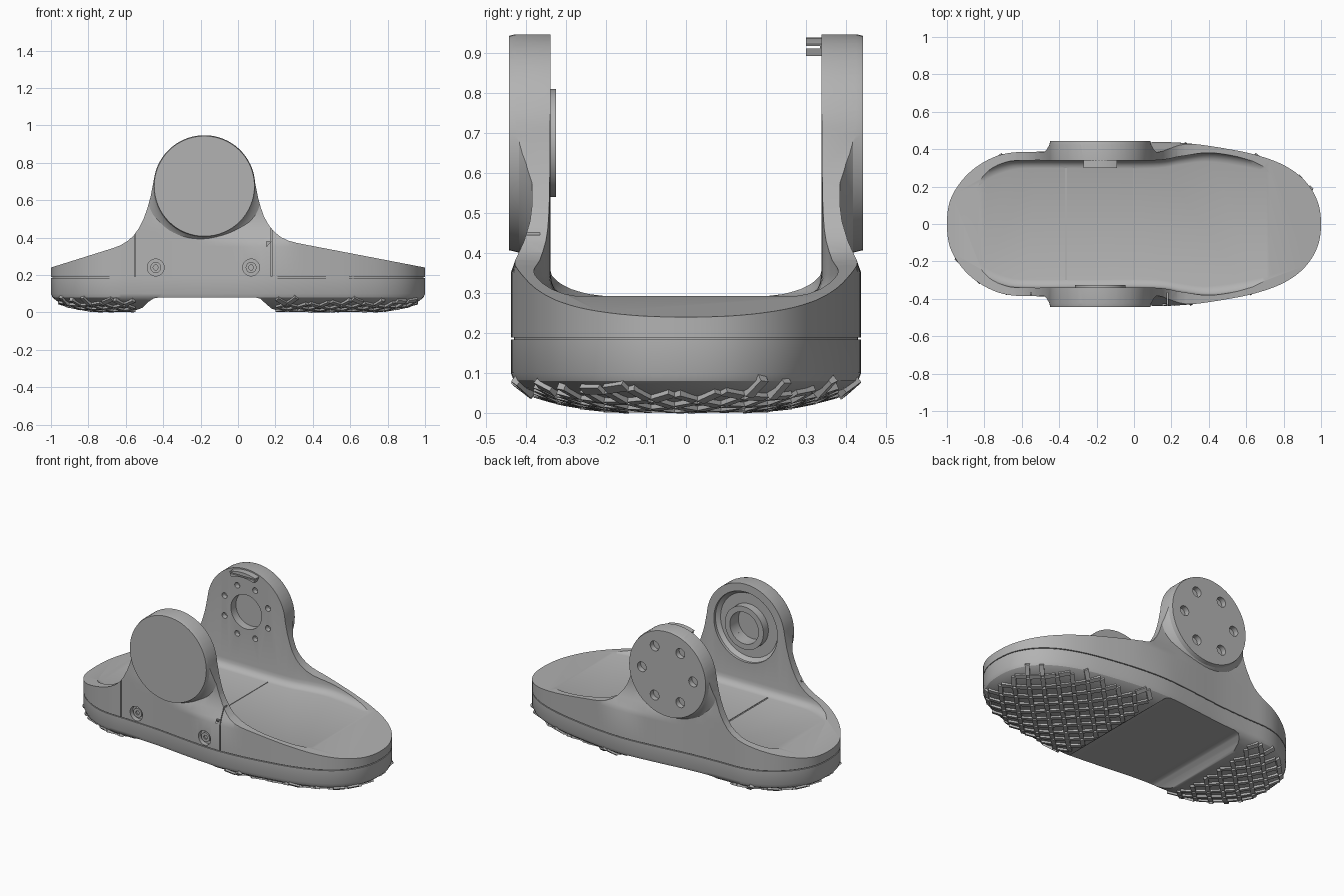
import bpy, bmesh
from math import sin, cos, pi, radians
from mathutils import Vector, Matrix
from mathutils.bvhtree import BVHTree

cube = bpy.data.objects.get("Cube")
if cube:
    bpy.data.objects.remove(cube, do_unlink=True)

grey = bpy.data.materials.new("plain grey")
grey.use_nodes = True
grey.diffuse_color = (0.45, 0.45, 0.45, 1)
grey.node_tree.nodes["Principled BSDF"].inputs["Base Color"].default_value = (0.45, 0.45, 0.45, 1)

AX, AZ = -0.18, 0.675  # ankle axis


def make(name, bm):
    bmesh.ops.recalc_face_normals(bm, faces=bm.faces)
    mesh = bpy.data.meshes.new(name)
    bm.to_mesh(mesh)
    bm.free()
    mesh.materials.append(grey)
    ob = bpy.data.objects.new(name, mesh)
    bpy.context.collection.objects.link(ob)
    return ob


def loft(name, rings):
    """Skin matching closed rings and cap both ends."""
    bm = bmesh.new()
    loops = [[bm.verts.new(p) for p in ring] for ring in rings]
    n = len(loops[0])
    for a, b in zip(loops, loops[1:]):
        for i in range(n):
            j = (i + 1) % n
            bm.faces.new((a[i], a[j], b[j], b[i]))
    bm.faces.new(loops[0])
    bm.faces.new(loops[-1])
    return make(name, bm)


def prism(name, pts, y0, y1):
    return loft(name, [[(x, y, z) for x, z in pts] for y in (y0, y1)])


def arc(r, a0, a1, n, x=AX, z=AZ):
    return [(x + r * cos(radians(a0 + (a1 - a0) * i / n)),
             z + r * sin(radians(a0 + (a1 - a0) * i / n))) for i in range(n + 1)]


def disc(name, r, y0, y1, x=AX, z=AZ, n=48):
    return prism(name, arc(r, 0, 360, n, x, z)[:-1], y0, y1)


def box(name, lo, hi):
    return prism(name, [(lo[0], lo[2]), (hi[0], lo[2]), (hi[0], hi[2]), (lo[0], hi[2])], lo[1], hi[1])


def boolean(ob, cutter, op="DIFFERENCE"):
    mod = ob.modifiers.new("bool", "BOOLEAN")
    mod.operation, mod.solver, mod.object = op, "EXACT", cutter
    bpy.context.view_layer.objects.active = ob
    bpy.ops.object.modifier_apply(modifier=mod.name)
    bpy.data.objects.remove(cutter, do_unlink=True)


def outline(half, steps=6):
    """Mirror a half outline in y and smooth it into a closed loop."""
    pts = [Vector(p) for p in half]
    pts += [Vector((p.x, -p.y)) for p in pts[-2:0:-1]]
    n, out = len(pts), []
    for i in range(n):
        a, b, c, d = (pts[(i + k) % n] for k in (-1, 0, 1, 2))
        for s in range(steps):
            t = s / steps
            out.append(0.5 * (2 * b + (c - a) * t + (2 * a - 5 * b + 4 * c - d) * t * t
                              + (3 * b - a - 3 * c + d) * t ** 3))
    return out


def ring(pts, z, inset=0.0, limit=9.0):
    return [(p.x * (1 - inset), max(-limit, min(limit, p.y * (1 - inset / 0.44))), z) for p in pts]


foot = outline([(-1, 0), (-.985, .12), (-.93, .22), (-.85, .3), (-.75, .357), (-.65, .382),
                (-.5, .387), (-.3, .398), (-.08, .422), (.12, .438), (.3, .43), (.48, .405),
                (.65, .37), (.8, .315), (.91, .235), (.98, .125), (1, 0)])
inner = outline([(-1.1, 0), (-1, .1), (-.87, .24), (-.8, .29), (-.7, .328), (-.6, .34), (-.3, .34),
                 (.1, .34), (.25, .362), (.38, .38), (.5, .372), (.65, .345), (.75, .318),
                 (.95, .23), (1.1, 0)])

# Sole with domed underside, seam step on top and arch cut
sole = loft("sole", [ring(foot, z, d) for z, d in (
    (.192, .008), (.183, .008), (.183, 0), (.1, 0), (.08, .008), (.062, .03),
    (.045, .07), (.03, .125), (.018, .19), (.012, .25))])
boolean(sole, prism("arch_cutter", [(-.56, -.1), (-.55, .01), (-.51, .025), (-.48, .055), (-.45, .075),
                                    (-.42, .08), (.09, .08), (.12, .073), (.15, .045), (.18, .02),
                                    (.21, .01), (.22, -.1)], -.6, .6))

# Tread bars woven over the underside
src = bmesh.new()
src.from_mesh(sole.data)
tree = BVHTree.FromBMesh(src)
src.free()
bm = bmesh.new()
step = 0.058
for i in range(-17, 18):
    for j in range(-8, 9):
        x, y = i * step, j * step
        if -0.58 < x < 0.23:
            continue
        loc, nor, _, _ = tree.ray_cast(Vector((x, y, -1)), Vector((0, 0, 1)))
        if loc is None or nor.z > -0.45 or loc.z > 0.07:
            continue
        tilt = Vector((0, 0, -1)).rotation_difference(nor).to_matrix().to_4x4()
        turn = Matrix.Rotation(pi / 4 if (i + j) % 2 else -pi / 4, 4, "Z")
        size = Matrix.Diagonal((0.066, 0.026, 0.022, 1))
        bmesh.ops.create_cube(bm, size=1, matrix=Matrix.Translation(loc) @ tilt @ turn @ size)
tread = make("tread", bm)

# Upper body: lofted outline plus flared ankle discs, trimmed to the side profile
upper = loft("upper_body", [ring(foot, z, 0, lim) for z, lim in (
    (.188, 9), (.35, 9), (.38, .428), (.43, .405), (.48, .39), (.52, .385), (1.0, .385))])
for s in (-1, 1):
    flare = loft("flare", [[(x, s * y, z) for x, z in arc(r, 0, 360, 64)[:-1]] for y, r in (
        (.36, .325), (.385, .314), (.4, .29), (.418, .274), (.443, .268))])
    boolean(upper, flare, "UNION")
side = [(-1.05, .1), (-1.05, .224), (-.67, .343), (-.63, .358), (-.59, .382), (-.56, .408),
        (-.53, .45), (-.505, .5), (-.485, .555), (-.467, .62)]
side += arc(.272, 172, 4, 48)
side += [(.108, .61), (.122, .56), (.14, .51), (.165, .466), (.195, .43), (.23, .402),
         (.27, .383), (.32, .37), (1.05, .23), (1.05, .1)]
boolean(upper, prism("side_profile", side, -.6, .6), "INTERSECT")

# Foot pocket with rounded floor edge
boolean(upper, loft("pocket_cutter", [ring(inner, z, d) for z, d in (
    (.292, .055), (.297, .034), (.31, .013), (.325, .004), (.345, 0), (1.2, 0))]))
boolean(upper, box("floor_groove", (-.368, -.3, .288), (-.358, .3, .4)))
boolean(upper, box("floor_line", (-.004, -.3, .289), (0, .3, .4)))

# Side panel seams and bolt recesses
for x in (-.55, .18):
    boolean(upper, box("seam", (x - .0025, -.6, .18), (x + .0025, -.365, .6)))
for x, w in ((-.44, .388), (.07, .436)):
    boolean(upper, disc("bolt_recess", .045, -.6, -w + .03, x, .24, 32))
    bolt = disc("bolt", .029, -w + .01, -w + .04, x, .24, 24)
    boolean(bolt, disc("hex_socket", .014, -.6, -w + .02, x, .24, 6))

# Ankle plate details: front bearing recess, back bore and bolt circles
boolean(upper, loft("bearing_recess", [[(x, y, z) for x, z in arc(r, 0, 360, 64)[:-1]]
                                       for y, r in ((-.375, .2), (-.355, .222), (-.28, .222))]))
boolean(upper, disc("bearing_bore", .1, -.41, -.28))
boolean(upper, disc("back_bore", .108, .28, .39))
for k in range(6):
    px, pz = arc(.18, 60 * k, 360, 1)[0]
    boolean(upper, disc("outer_hole", .031, .41, .6, px, pz, 24))
for k in range(8):
    px, pz = arc(.165, 45 * k + 22.5, 360, 1)[0]
    boolean(upper, disc("inner_hole", .018, .28, .37, px, pz, 16))

collar = disc("bearing_collar", .135, -.38, -.325, n=64)
boolean(collar, disc("collar_bore", .1, -.5, -.2, n=64))

# Curved stop tab on the back plate
tab = prism("stop_tab", arc(.232, 70, 110, 12) + arc(.264, 110, 70, 12), .3, .345)
boolean(tab, box("tab_slot", (-.6, .29, .912), (.2, .335, .918)))

# Smooth shading with sharp edges kept
bpy.ops.object.select_all(action="DESELECT")
for ob in bpy.context.collection.objects:
    if ob.type == "MESH" and ob is not tread and ob.data.materials and ob.data.materials[0] == grey:
        ob.select_set(True)
        bpy.context.view_layer.objects.active = ob
bpy.ops.object.shade_smooth_by_angle(angle=radians(28))
